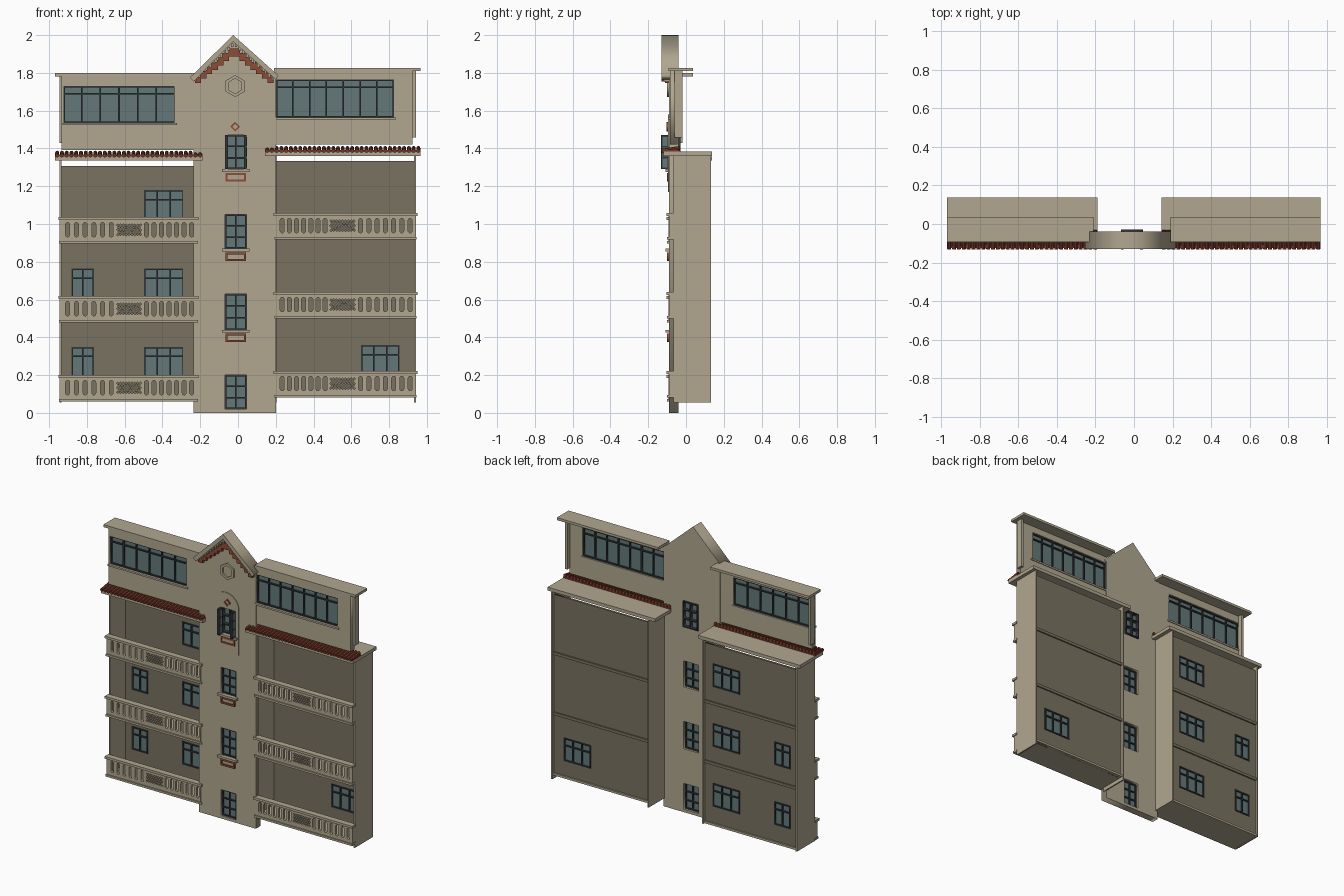
import bpy, bmesh, math
from mathutils import Matrix, Vector

if "Cube" in bpy.data.objects:
    bpy.data.objects.remove(bpy.data.objects["Cube"], do_unlink=True)


def material(name, rgb):
    lin = [((c / 255 + 0.055) / 1.055) ** 2.4 for c in rgb] + [1]
    m = bpy.data.materials.new(name)
    m.use_nodes = True
    m.diffuse_color = lin
    m.node_tree.nodes["Principled BSDF"].inputs["Base Color"].default_value = lin
    return m


STONE = material("beige_stucco", (177, 167, 144))
WALL = material("dark_stucco", (121, 114, 96))
BRICK = material("red_brick", (142, 76, 54))
TILE = material("roof_tile", (122, 58, 42))
FRAME = material("window_frame", (52, 56, 59))
GLASS = material("window_glass", (101, 121, 121))


def finish(name, bm, mat):
    bmesh.ops.recalc_face_normals(bm, faces=bm.faces[:])
    me = bpy.data.meshes.new(name)
    bm.to_mesh(me)
    bm.free()
    me.materials.clear()
    me.materials.append(mat)
    ob = bpy.data.objects.new(name, me)
    bpy.context.collection.objects.link(ob)
    return ob


def add_box(bm, x0, x1, y0, y1, z0, z1):
    mid = Vector((x0 + x1, y0 + y1, z0 + z1)) / 2
    size = Matrix.Diagonal((x1 - x0, y1 - y0, z1 - z0, 1))
    bmesh.ops.create_cube(bm, size=1, matrix=Matrix.Translation(mid) @ size)


def box(name, mat, *dims):
    bm = bmesh.new()
    add_box(bm, *dims)
    return finish(name, bm, mat)


def plate(name, mat, outline, y0, y1, holes=()):
    """Upright x-z outline with holes, extruded from y0 to y1."""
    cu = bpy.data.curves.new(name, "CURVE")
    cu.dimensions = "2D"
    cu.fill_mode = "BOTH"
    cu.extrude = (y1 - y0) / 2
    for loop in [outline, *holes]:
        sp = cu.splines.new("POLY")
        sp.points.add(len(loop) - 1)
        for p, (x, z) in zip(sp.points, loop):
            p.co = (x, z, 0, 1)
        sp.use_cyclic_u = True
    tmp = bpy.data.objects.new(name + "_tmp", cu)
    bpy.context.collection.objects.link(tmp)
    bpy.context.view_layer.update()
    me = bpy.data.meshes.new_from_object(tmp.evaluated_get(bpy.context.evaluated_depsgraph_get()))
    bm = bmesh.new()
    bm.from_mesh(me)
    bpy.data.objects.remove(tmp)
    bpy.data.curves.remove(cu)
    bpy.data.meshes.remove(me)
    bmesh.ops.transform(bm, verts=bm.verts[:], matrix=Matrix.Translation((0, (y0 + y1) / 2, 0))
                        @ Matrix.Rotation(math.pi / 2, 4, "X"))
    bmesh.ops.remove_doubles(bm, verts=bm.verts[:], dist=1e-5)
    return finish(name, bm, mat)


def rect(x0, x1, z0, z1):
    return [(x0, z0), (x1, z0), (x1, z1), (x0, z1)]


def ngon(x, z, r, n, turn=0.0):
    return [(x + r * math.cos(turn + math.tau * i / n), z + r * math.sin(turn + math.tau * i / n))
            for i in range(n)]


def capsule(x, z0, z1, r):
    arc = [math.pi * i / 5 for i in range(6)]
    return ([(x + r * math.cos(a), z1 - r + r * math.sin(a)) for a in arc]
            + [(x - r * math.cos(a), z0 + r - r * math.sin(a)) for a in arc])


def window(name, x0, x1, z0, z1, y0, y1, cols, rows, bar=0.008):
    """Frame with glazing bars; rows are heights of the bars as fractions."""
    xs = [x0 + (x1 - x0) * i / cols for i in range(cols + 1)]
    zs = [z0 + (z1 - z0) * r for r in (0, *rows, 1)]
    pad = lambda v, ends: bar if v in ends else bar / 2
    panes = [rect(a + pad(a, (x0, x1)), b - pad(b, (x0, x1)), c + pad(c, (z0, z1)), d - pad(d, (z0, z1)))
             for a, b in zip(xs, xs[1:]) for c, d in zip(zs, zs[1:])]
    plate(name + "_frame", FRAME, rect(x0, x1, z0, z1), y0, y1, panes)
    mid = (y0 + y1) / 2
    box(name + "_glass", GLASS, x0 + .004, x1 - .004, mid - .003, mid + .003, z0 + .004, z1 - .004)


# Stair tower with gable
CX = -0.015
tower_windows = [(0.02, 0.20), (0.44, 0.63), (0.87, 1.05), (1.29, 1.47)]
WX0, WX1 = -0.068, 0.046
plate("tower_wall", STONE, [(-.235, 0), (.2, 0), (.2, 1.77), (-.02, 1.97), (-.235, 1.77)],
      -.09, -.04, [rect(WX0, WX1, a, b) for a, b in tower_windows])
plate("gable_roof", STONE, [(-.255, 1.775), (-.025, 2.0), (.215, 1.785), (.2, 1.765),
                            (-.025, 1.965), (-.235, 1.755)], -.13, -.04)
for i, (a, b) in enumerate(tower_windows):
    top = i == 3
    window(f"tower_window_{i + 1}", WX0, WX1, a, b, -.08, -.028 if top else -.055, 2, (.33, .67))
    if i:
        box(f"tower_sill_{i + 1}", STONE, -.085, .062, -.108, -.085, a - .015, a)
        plate(f"brick_frame_{i + 1}", BRICK, rect(-.066, .042, a - .065, a - .02), -.1, -.088,
              [rect(-.055, .031, a - .054, a - .031)])

# Open casements of the top window
for side, x in (("right", WX0), ("left", WX1 - .014)):
    box(f"casement_{side}", FRAME, x, x + .014, -.132, -.09, 1.29, 1.47)
    for j in range(3):
        box(f"casement_pane_{side}_{j}", GLASS, x - .001, x + .015, -.124, -.098,
            1.3 + j * .057, 1.347 + j * .057)

# Raised arch, diamond and plain hexagon ornament
arch = [(-.13, 1.17), (.072, 1.17)] + [(-.029 + .101 * math.cos(math.pi * i / 20),
                                        1.48 + .101 * math.sin(math.pi * i / 20)) for i in range(21)]
plate("arch_panel", STONE, arch, -.095, -.089, [rect(WX0, WX1, 1.29, 1.47)])
plate("diamond_ornament", BRICK, ngon(CX, 1.515, .026, 4), -.102, -.09, [ngon(CX, 1.515, .015, 4)])
plate("hexagon_ornament", STONE, ngon(CX, 1.73, .058, 6, math.pi / 6), -.1, -.088,
      [ngon(CX, 1.73, .04, 6, math.pi / 6)])

# Stepped bricks and small dentils under the gable
bricks, dentils = bmesh.new(), bmesh.new()
for s in (-1, 1):
    for i in range(7):
        x, z = -.02 + s * (.015 + i * .0295), 1.908 - i * .0238
        add_box(bricks, x - .0165, x + .0165, -.112, -.088, z - .02, z + .022)
    for i in range(11):
        x, z = -.02 + s * (.01 + i * .0195), 1.944 - i * .0178
        add_box(dentils, x - .006, x + .006, -.122, -.088, z - .008, z + .012)
finish("gable_bricks", bricks, BRICK)
finish("gable_dentils", dentils, STONE)


def balcony(name, x0, x1, z, lat0, lat1, counts):
    """Pierced balustrade with a lattice panel, rails and short returns."""
    holes = []
    for a, b, n in ((x0 + .02, lat0, counts[0]), (lat1, x1 - .01, counts[1])):
        step = (b - a) / n
        holes += [capsule(a + step * (i + .5), z + .035, z + .112, .0105) for i in range(n)]
    for r in range(5):
        n = 9 - r % 2
        w = (lat1 - lat0) / 9.5
        for i in range(n):
            holes.append(ngon((lat0 + lat1) / 2 + (i - (n - 1) / 2) * w, z + .048 + r * .0125,
                              .0065, 4))
    plate(name + "_balustrade", STONE, rect(x0 + .008, x1 - .008, z + .005, z + .13), -.092, -.075, holes)
    box(name + "_top_rail", STONE, x0 - .006, x1 + .006, -.104, -.062, z + .124, z + .14)
    box(name + "_bottom_rail", STONE, x0 - .003, x1 + .003, -.1, -.062, z, z + .014)
    for x in (x0, x1 - .012):
        box(name + "_return", STONE, x, x + .012, -.09, -.06, z, z + .13)


def wing(side, x0, x1, slab_x, base, roof_z, lattice, counts, windows):
    """Three balcony floors, back wall, side walls and tiled eave."""
    for x, part in ((x0, "a"), (x1 - .01, "b")):
        box(f"{side}_side_wall_{part}", STONE, x, x + .01, -.066, .132, .056, roof_z)
    plate(f"{side}_back_wall", WALL, rect(x0 + .01, x1 - .01, base, roof_z - .027), .1, .115,
          [rect(*w[:4]) for w in windows])
    for i, (a, b, c, d, cols) in enumerate(windows):
        window(f"{side}_wing_window_{i + 1}", a, b, c, d, .094, .121, cols, (.68,))
    for f in range(3):
        z = base + f * .418
        box(f"{side}_floor_{f + 1}", STONE, x0 + .01, x1 - .01, -.08, .1 if f else .125, z, z + .015)
        if f:
            box(f"{side}_back_band_{f + 1}", WALL, x0 + .01, x1 - .01, .114, .124, z, z + .02)
        balcony(f"{side}_balcony_{f + 1}", x0, x1, z, *lattice, counts)
    s0, s1 = slab_x
    box(f"{side}_roof_slab", STONE, s0, s1, -.12, .137, roof_z, roof_z + .023)
    # Sloping round tiles along the eave
    bm = bmesh.new()
    n = round((s1 - s0) / .025)
    slope = Matrix.Rotation(math.radians(-90 + 9), 4, "X")
    for i in range(n):
        x = s0 + (i + .5) * (s1 - s0) / n
        bmesh.ops.create_cone(bm, cap_ends=True, segments=8, radius1=.0105, radius2=.0105, depth=.1,
                              matrix=Matrix.Translation((x, -.081, roof_z + .035)) @ slope)
    add_box(bm, s0, s1, -.124, -.033, roof_z + .022, roof_z + .032)
    finish(f"{side}_eave_tiles", bm, TILE)


wing("right", -.945, -.215, (-.97, -.188), .06, 1.335, (-.648, -.505), (6, 7),
     [(-.497, -.29, z, z + .16, 3) for z in (.19, .605, 1.02)]
     + [(-.882, -.762, z, z + .16, 2) for z in (.19, .605)])
wing("left", .195, .943, (.142, .967), .082, 1.36, (.48, .627), (7, 7),
     [(.65, .855, .2, .36, 3)])


def penthouse(side, x0, x1, z0, z1, roof_x, win, cols, post_x):
    """Glazed top storey with a flat overhanging roof."""
    plate(f"{side}_penthouse_wall", STONE, rect(x0, x1, z0, z1), -.085, -.045, [rect(*win)])
    window(f"{side}_penthouse_window", *win, -.078, -.05, cols, (.79,))
    a, b, c, d = win
    box(f"{side}_penthouse_sill", STONE, a - .01, b + .012, -.095, -.04, c - .012, c)
    box(f"{side}_penthouse_roof", STONE, *roof_x, -.092, .036, z1, z1 + .017)
    box(f"{side}_penthouse_post", STONE, post_x, post_x + .018, -.06, -.018, z0 + .037, z1)


penthouse("right", -.935, -.2, 1.393, 1.782, (-.97, -.21), (-.925, -.335, 1.535, 1.73), 6, -.945)
penthouse("left", .19, .925, 1.42, 1.81, (.19, .967), (.2, .825, 1.565, 1.765), 7, .924)
